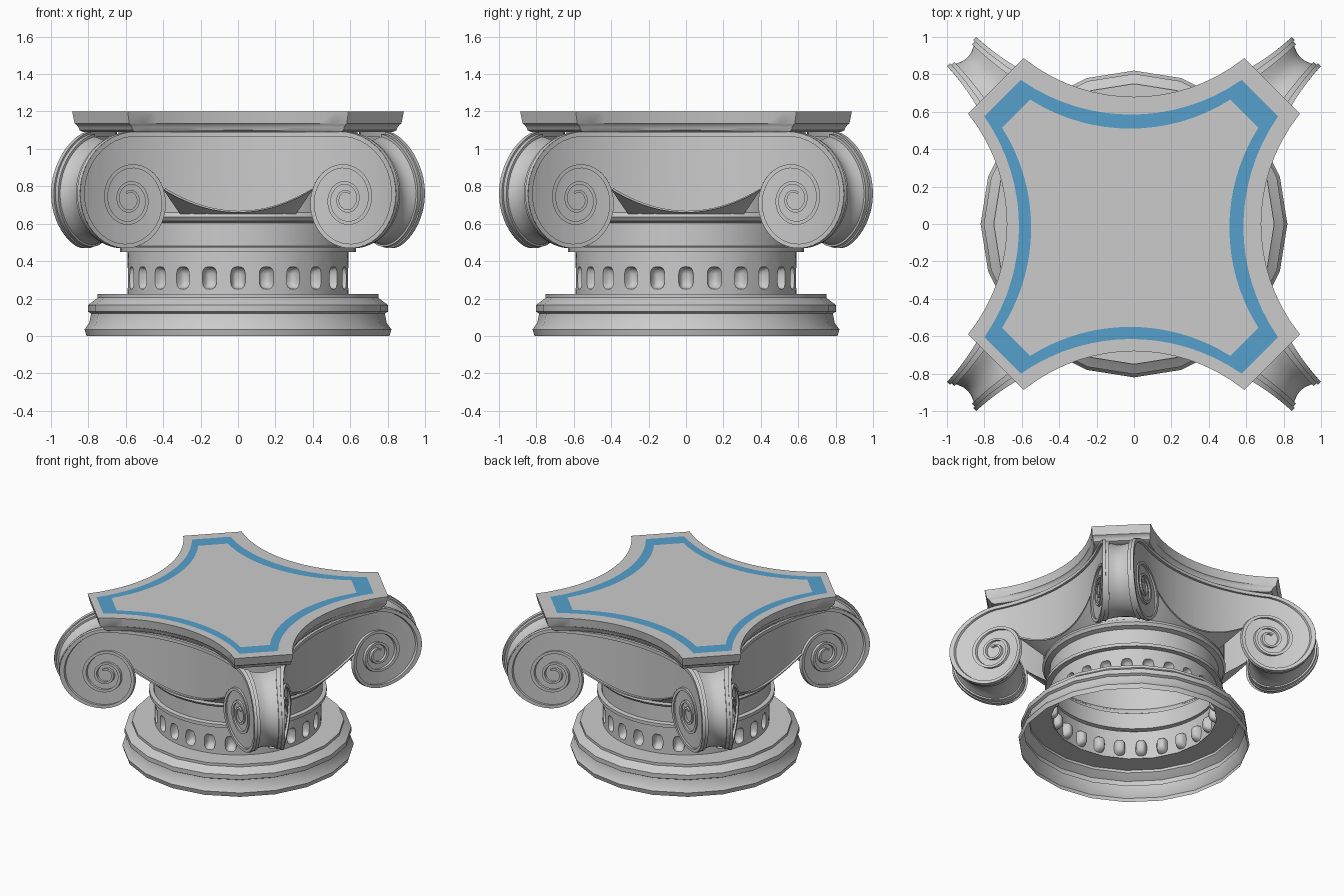
import bpy, bmesh
from math import sin, cos, pi, sqrt, atan2
from mathutils import Vector, Matrix

if "Cube" in bpy.data.objects:
    bpy.data.objects.remove(bpy.data.objects["Cube"])

CX, CZ, R0, Q = 0.578, 0.73, 0.36, 0.52      # volute centre, start radius, shrink per turn


def finish(name, bm, copies=1, angle=0.6, mats=()):
    geom = bm.verts[:] + bm.edges[:] + bm.faces[:]
    for k in range(1, copies):
        d = bmesh.ops.duplicate(bm, geom=geom)["geom"]
        bmesh.ops.rotate(bm, verts=[g for g in d if isinstance(g, bmesh.types.BMVert)],
                         cent=(0, 0, 0), matrix=Matrix.Rotation(2 * pi * k / copies, 3, 'Z'))
    bmesh.ops.remove_doubles(bm, verts=bm.verts[:], dist=0.0004)
    bmesh.ops.recalc_face_normals(bm, faces=bm.faces[:])
    me = bpy.data.meshes.new(name)
    bm.to_mesh(me)
    bm.free()
    ob = bpy.data.objects.new(name, me)
    bpy.context.collection.objects.link(ob)
    for m in mats:
        me.materials.append(m)
    bpy.ops.object.select_all(action='DESELECT')
    ob.select_set(True)
    bpy.context.view_layer.objects.active = ob
    bpy.ops.object.shade_smooth_by_angle(angle=angle)
    return ob


def loft(bm, loops, closed=True, cap_start=False, cap_end=False):
    rows = [[bm.verts.new(p) for p in lp] for lp in loops]
    for a, b in zip(rows, rows[1:]):
        n = len(a)
        for i in range(n if closed else n - 1):
            j = (i + 1) % n
            bm.faces.new((a[i], a[j], b[j], b[i]))
    if cap_start:
        bm.faces.new(rows[0][::-1])
    if cap_end:
        bm.faces.new(rows[-1])


def lathe(name, profile, n):
    bm = bmesh.new()
    loft(bm, [[(r * cos(2 * pi * i / n), r * sin(2 * pi * i / n), z) for i in range(n)]
              for r, z in profile])
    return finish(name, bm)


def depth(x):
    # plan curve of the concave faces
    return 0.67 + 1.246 - sqrt(1.246 ** 2 - x * x)


def spiral(turn):
    r, a = R0 * Q ** turn, pi / 2 - 2 * pi * turn
    return CX + 0.866 * r * cos(a), CZ + r * sin(a)


def lower(x):
    return 0.66 + 0.12 * (abs(x) / 0.395) ** 2


# round base, collar and inner drum
lathe("base", [(.81, 0), (.82, .035), (.795, .07), (.785, .12), (.803, .13), (.803, .165),
               (.775, .185), (.75, .205), (.75, .225), (.585, .225)], 20)
lathe("collar", [(.59, .45), (.63, .45), (.63, .475), (.6, .48), (.6, .605), (.635, .615),
                 (.65, .635), (.645, .655), (.64, .66), (.64, 1.09)], 48)

# neck with 24 rounded flute ends
bm = bmesh.new()
w, z0, z1, zc = pi / 24 * .59, .225, .45, .31
N = 6
rect = ([(-w + 2 * w * i / N, z0) for i in range(N)] + [(w, z0 + (z1 - z0) * i / N) for i in range(N)] +
        [(w - 2 * w * i / N, z1) for i in range(N)] + [(-w, z1 - (z1 - z0) * i / N) for i in range(N)])


def flute(scale, r):
    pts = []
    for x, z in rect:
        a = atan2(z - zc, x)
        q = (abs(cos(a) / .04) ** 3 + abs(sin(a) / .06) ** 3) ** (-1 / 3) * scale
        pts.append(on_neck(q * cos(a), zc + q * sin(a), r))
    return pts


def on_neck(x, z, r):
    return (r * sin(x / .59), -r * cos(x / .59), z)


loft(bm, [[on_neck(x, z, .59) for x, z in rect], flute(1, .59), flute(.9, .565),
          flute(.7, .548), flute(.4, .54)], cap_end=True)
finish("fluted_neck", bm, 24)

# concave face plates with volute outline
half = [spiral(.79 * i / 48) for i in range(49)]
half += [(.395 * (1 - i / 12), lower(.395 * (1 - i / 12))) for i in range(1, 13)]
outline = [(0, 1.09)] + half + [(-x, z) for x, z in half[-2::-1]]
bm = bmesh.new()
bm.faces.new([bm.verts.new((x, 0, z)) for x, z in outline])
for i in range(-13, 14):
    bmesh.ops.bisect_plane(bm, geom=bm.verts[:] + bm.edges[:] + bm.faces[:],
                           plane_co=(i * .06 + .001, 0, 0), plane_no=(1, 0, 0))
for v in bm.verts:
    v.co.y = -depth(v.co.x) + .018
finish("face_plates", bm, 4)


# raised fillets along the spirals and the lower curve
def ridge(bm, path, width, side):
    rows = []
    n = len(path)
    for i, (x, z) in enumerate(path):
        a, b = path[max(i - 1, 0)], path[min(i + 1, n - 1)]
        t = Vector((b[0] - a[0], b[1] - a[1])).normalized()
        k = width * (1 - .5 * i / n)
        xi, zi = x + side * t.y * k, z - side * t.x * k
        rows.append([(x, -depth(x) + .022, z), (x, -depth(x), z),
                     (xi, -depth(xi), zi), (xi, -depth(xi) + .022, zi)])
    loft(bm, rows, cap_start=True, cap_end=True)


bm = bmesh.new()
path = [(CX * i / 10, 1.09) for i in range(10)] + [spiral(3.1 * i / 130) for i in range(131)]
ridge(bm, path, .026, 1)
ridge(bm, [(-x, z) for x, z in path], .026, -1)
ridge(bm, [(.395 * i / 12, lower(.395 * i / 12)) for i in range(-12, 13)], .012, -1)
finish("volute_fillets", bm, 4)

# soffit from lower curve back to the collar
bm = bmesh.new()
front = [Vector((.4 * i / 14, -depth(.4 * i / 14) + .01, lower(.4 * i / 14))) for i in range(-14, 15)]
back = []
for p in front:
    d = Vector((p.x, p.y)).normalized() * .64
    back.append((d.x, d.y, .65))
loft(bm, [front, back], closed=False)
finish("soffits", bm, 4)

# stepped concave scroll bands joining neighbouring volutes on the diagonals
section = [(0, 0), (.1, 0), (.1, .03), (.2, .03), (.2, .07), (.28, .09), (.38, .115), (.5, .125)]
section += [(1 - t, d) for t, d in section[-2::-1]]
bm = bmesh.new()
rows = []
for t, d in section:
    row = []
    for i in range(57):
        x, z = spiral(.9 * i / 56)
        x, z = CX + (x - CX) * (1 - d), CZ + (z - CZ) * (1 - d)
        row.append(Vector((x, -depth(x), z)).lerp(Vector((depth(x), -x, z)), t))
    rows.append(row)
loft(bm, rows, closed=False)
finish("scroll_bands", bm, 4)


# four-horned abacus with a blue inlay ring on top
def horned(ax, ay, mid, z, s=1, ox=0, oy=0):
    sag = ay - mid
    rad = (ax * ax + sag * sag) / (2 * sag)
    side = []
    for i in range(17):
        x = ax * (i / 8 - 1)
        side.append(Vector((x * s, -(mid + rad - sqrt(rad * rad - x * x)) * s, z)))
    return [Matrix.Rotation(k * pi / 2, 3, 'Z') @ p + Vector((ox, oy, 0)) for k in range(4) for p in side]


top = (.59, .887, .68)
inlay_out = horned(.59, .785, .60, 1.2, 1, -.015, -.015)
inlay_in = horned(.535, .685, .53, 1.2, 1, -.02, -.02)
bm = bmesh.new()
loft(bm, [horned(*top, z, s) for z, s in
          [(1.09, .935), (1.1, .955), (1.115, .962), (1.13, .975), (1.135, .985), (1.2, 1)]] + [inlay_out],
     cap_start=True)
loft(bm, [inlay_in], cap_end=True)
finish("abacus", bm)

blue = bpy.data.materials.new("blue_inlay")
blue.diffuse_color = (.09, .35, .6, 1)
blue.use_nodes = True
blue.node_tree.nodes["Principled BSDF"].inputs["Base Color"].default_value = blue.diffuse_color
bm = bmesh.new()
loft(bm, [inlay_out, inlay_in])
finish("abacus_inlay", bm, mats=[blue])
